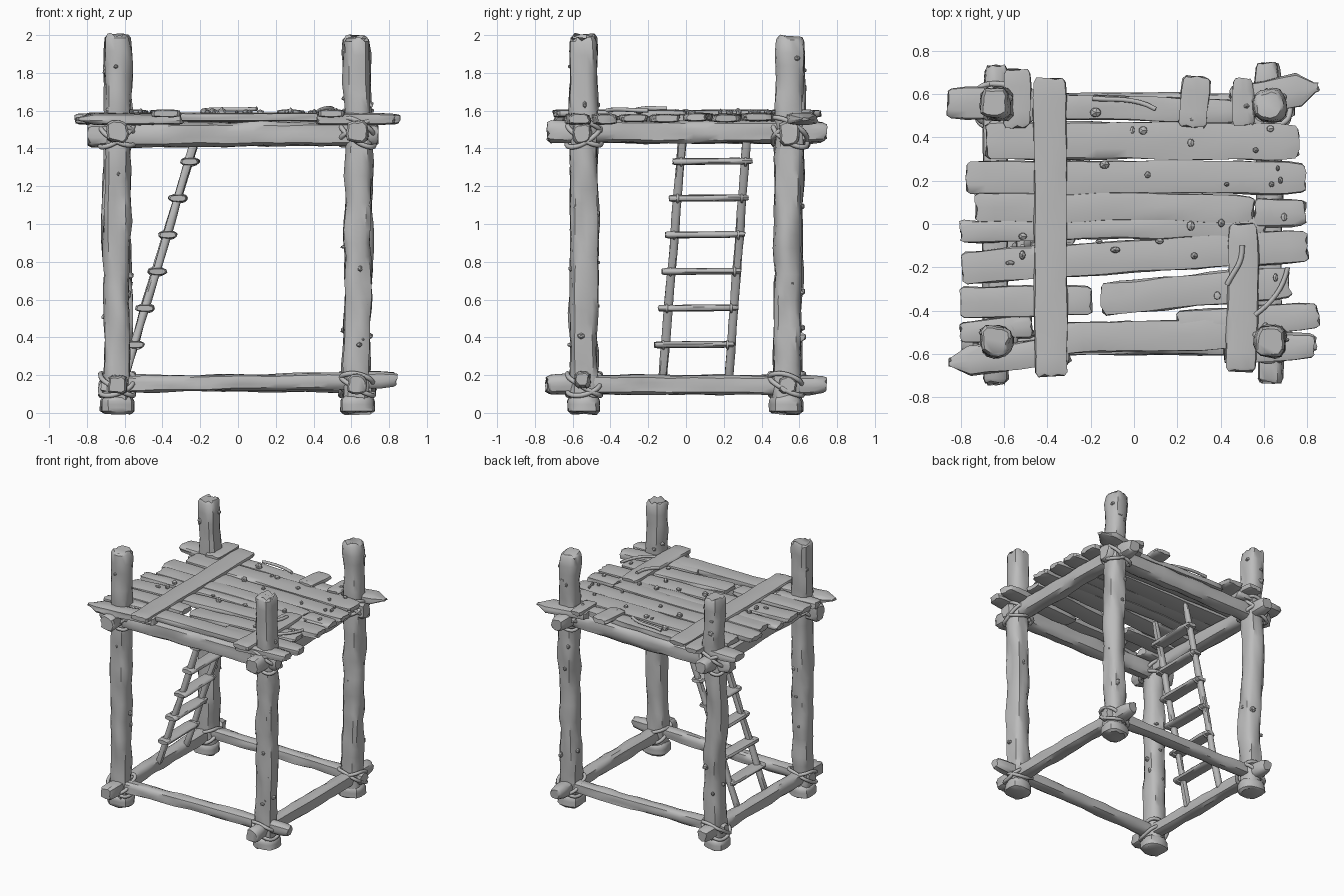
import bpy, bmesh, math, random
from mathutils import Vector, noise

random.seed(4)
cube = bpy.data.objects.get("Cube")
if cube:
    bpy.data.objects.remove(cube, do_unlink=True)

wood = bpy.data.materials.new("weathered_grey_wood")
wood.use_nodes = True
GREY = (0.5, 0.5, 0.5, 1)
wood.diffuse_color = GREY
wood.node_tree.nodes["Principled BSDF"].inputs["Base Color"].default_value = GREY


def finish(name, bm, angle=40):
    bmesh.ops.recalc_face_normals(bm, faces=bm.faces)
    mesh = bpy.data.meshes.new(name)
    bm.to_mesh(mesh)
    bm.free()
    mesh.materials.append(wood)
    ob = bpy.data.objects.new(name, mesh)
    bpy.context.collection.objects.link(ob)
    bpy.ops.object.select_all(action="DESELECT")
    ob.select_set(True)
    bpy.context.view_layer.objects.active = ob
    bpy.ops.object.shade_smooth_by_angle(angle=math.radians(angle))
    return ob


def timber(name, p0, p1, w, h, square=4, rough=0.012, tip=0.85, sides=14, bow=0.01):
    """Hewn length of wood: rounded-box section swept from p0 to p1, roughened by noise."""
    p0, p1 = Vector(p0), Vector(p1)
    axis = (p1 - p0).normalized()
    up = Vector((0, 1, 0)) if abs(axis.z) > 0.8 else Vector((0, 0, 1))
    side = axis.cross(up).normalized()
    up = side.cross(axis)
    length = (p1 - p0).length
    count = max(4, int(length / 0.07))
    lip = min(0.015, length / 10)
    stops = [0] + [lip + (length - 2 * lip) * i / count for i in range(count + 1)] + [length]
    shift = Vector([random.uniform(-50, 50) for _ in range(3)])
    bm = bmesh.new()
    rings = []
    for s in stops:
        end = s in (0, length)
        size = 0.82 if end else 1
        if s > length - lip - 0.001:
            size *= tip
        drift = noise.noise(shift + Vector((s * 2, 0, 0))) * bow
        ring = []
        for k in range(sides):
            a = math.tau * (k + 0.5) / sides
            c, d = math.cos(a), math.sin(a)
            r = (abs(c) ** square + abs(d) ** square) ** (-1 / square)
            bump = noise.noise(shift + Vector((c * 1.3, d * 1.3, s * 6))) * rough
            off = side * (c * (r * w / 2 * size + bump) + drift) + up * (d * (r * h / 2 * size + bump * min(1, h / w)))
            ragged = random.uniform(-1, 1) * rough * 0.7 if end else 0
            ring.append(bm.verts.new(p0 + axis * (s + ragged) + off))
        rings.append(ring)
    for a, b in zip(rings, rings[1:]):
        for k in range(sides):
            j = (k + 1) % sides
            bm.faces.new((a[k], a[j], b[j], b[k]))
    bm.faces.new(rings[0][::-1])
    bm.faces.new(rings[-1])
    return finish(name, bm)


def cord(name, points, radius, cyclic=False):
    """Round cord swept along a smooth path."""
    cu = bpy.data.curves.new(name, "CURVE")
    cu.dimensions = "3D"
    cu.bevel_depth = radius
    cu.bevel_resolution = 2
    cu.resolution_u = 3
    cu.use_fill_caps = True
    sp = cu.splines.new("NURBS")
    sp.points.add(len(points) - 1)
    for pt, co in zip(sp.points, points):
        pt.co = (*co, 1)
    sp.use_cyclic_u = cyclic
    sp.use_endpoint_u = not cyclic
    cu.materials.append(wood)
    ob = bpy.data.objects.new(name, cu)
    bpy.context.collection.objects.link(ob)


def lashing(name, x, y, z, reach, rise, phase):
    """Tilted rope loop tied round a corner."""
    pts = []
    for k in range(16):
        a = math.tau * k / 16
        r = reach * (abs(math.cos(a)) ** 4 + abs(math.sin(a)) ** 4) ** -0.25
        pts.append((x + r * math.cos(a), y + r * math.sin(a), z + rise * math.cos(a - phase)))
    cord(name, pts, 0.013, True)


def knots(name, spots):
    """Small broken bark lumps."""
    bm = bmesh.new()
    for p in spots:
        made = bmesh.ops.create_icosphere(bm, subdivisions=1, radius=random.uniform(0.012, 0.022))
        stretch = [random.uniform(0.6, 1.4) for _ in range(3)]
        for v in made["verts"]:
            v.co = Vector([a * b for a, b in zip(v.co, stretch)]) + Vector(p)
    finish(name, bm, 30)


# Corner posts, feet, bark lumps and rope lashings
corners = [("front_right", -0.64, -0.54, 2.0), ("front_left", 0.63, -0.54, 1.98),
           ("back_right", -0.64, 0.555, 1.98), ("back_left", 0.63, 0.55, 1.99)]
for label, x, y, top in corners:
    base_y = y - 0.02 if y > 0 else y
    timber(label + "_post", (x, base_y, 0.03), (x, y, top), 0.138, 0.145, 3.2, 0.018, 0.95, 16, 0.02)
    timber(label + "_foot", (x, base_y, 0), (x, base_y, 0.09), 0.175, 0.17, 3, 0.015, 0.9)
    spots = []
    for _ in range(12):
        a = random.uniform(0, math.tau)
        spots.append((x + 0.07 * math.cos(a), y + 0.07 * math.sin(a), random.uniform(0.25, 1.9)))
    knots(label + "_bark_lumps", spots)
    phase = math.atan2(-y, -x)
    for n, turn in enumerate((0, 1.6, 3.4)):
        lashing(label + "_upper_rope", x, y, 1.49, 0.092, 0.085 - 0.01 * n, phase + turn)
    for turn in (0.3, 2.0):
        lashing(label + "_lower_rope", x, base_y, 0.15, 0.088, 0.06, phase + turn)

# Base frame
timber("front_base_beam", (-0.72, -0.55, 0.15), (0.84, -0.55, 0.175), 0.09, 0.085)
timber("back_base_beam", (0.73, 0.54, 0.15), (-0.73, 0.54, 0.16), 0.09, 0.085)
timber("right_base_beam", (-0.64, -0.74, 0.15), (-0.64, 0.72, 0.15), 0.1, 0.1)
timber("left_base_beam", (0.63, -0.73, 0.15), (0.63, 0.74, 0.145), 0.1, 0.1)

# Upper frame
timber("front_upper_beam", (-0.79, -0.55, 1.47), (0.74, -0.55, 1.48), 0.11, 0.125)
timber("back_upper_beam", (0.74, 0.55, 1.48), (-0.79, 0.55, 1.47), 0.11, 0.125)
timber("right_upper_beam", (-0.64, -0.73, 1.49), (-0.64, 0.73, 1.48), 0.115, 0.115)
timber("left_upper_beam", (0.63, -0.73, 1.49), (0.62, 0.74, 1.49), 0.115, 0.115)

# Deck boards: start x, start y, end x, end y, width, tip scale
boards = [(-0.34, 0.54, 0.5, 0.52, 0.11, 0.9), (-0.68, 0.385, 0.76, 0.38, 0.17, 0.9),
          (-0.77, 0.22, 0.79, 0.21, 0.15, 0.9), (-0.73, 0.075, 0.55, 0.075, 0.13, 0.9),
          (-0.8, -0.03, 0.6, -0.01, 0.1, 0.9), (0.56, 0.05, 0.79, 0.05, 0.13, 0.9),
          (-0.79, -0.2, 0.8, -0.1, 0.15, 0.95), (-0.8, -0.36, -0.2, -0.35, 0.14, 0.95),
          (-0.15, -0.345, 0.72, -0.27, 0.15, 0.9), (-0.32, -0.53, 0.6, -0.5, 0.14, 0.9)]
for i, (x0, y0, x1, y1, w, tip) in enumerate(boards):
    z = 1.56 + 0.006 * (i % 2)
    timber(f"deck_board_{i + 1}", (x0, y0, z), (x1, y1, z), w, 0.045, 6, 0.012, tip)

# Short boards that overhang the corners
overhangs = [(0.2, -0.47, 0.85, -0.425, 0.13, 0.9), (0.42, -0.59, 0.83, -0.56, 0.12, 0.9),
             (-0.3, -0.58, -0.85, -0.64, 0.13, 0.35), (-0.47, -0.47, -0.8, -0.5, 0.1, 0.9),
             (-0.46, 0.55, -0.86, 0.56, 0.15, 0.9), (0.45, 0.56, 0.85, 0.63, 0.15, 0.3)]
for i, (x0, y0, x1, y1, w, tip) in enumerate(overhangs):
    timber(f"corner_board_{i + 1}", (x0, y0, 1.555), (x1, y1, 1.555), w, 0.06, 5, 0.012, tip)

# Boards laid across the deck
crossers = [(-0.38, -0.7, -0.39, 0.67, 0.15), (0.27, 0.45, 0.29, 0.68, 0.13),
            (0.49, -0.68, 0.51, 0.0, 0.14), (-0.54, 0.45, -0.54, 0.71, 0.12),
            (0.5, 0.46, 0.5, 0.67, 0.09)]
for i, (x0, y0, x1, y1, w) in enumerate(crossers):
    timber(f"cross_board_{i + 1}", (x0, y0, 1.585), (x1, y1, 1.585), w, 0.04, 6, 0.012, 0.93)

# Splinters and twigs lying on the deck
knots("deck_splinters", [(random.uniform(-0.65, 0.7), random.uniform(-0.55, 0.55), 1.592) for _ in range(26)])
cord("back_twig", [(-0.19, 0.58, 1.6), (-0.1, 0.57, 1.615), (0, 0.59, 1.6), (0.1, 0.53, 1.61)], 0.011)
cord("side_twig", [(0.43, -0.28, 1.6), (0.47, -0.2, 1.62), (0.5, -0.19, 1.61), (0.5, -0.1, 1.61)], 0.012)
cord("front_twig", [(0.56, -0.42, 1.6), (0.64, -0.36, 1.615), (0.69, -0.3, 1.6), (0.71, -0.2, 1.6)], 0.011)


# Leaning ladder
def lean(z):
    return -0.24 - 0.3 * (1.4 - z)


for label, low, high in (("front", -0.125, -0.015), ("back", 0.225, 0.325)):
    timber(label + "_ladder_rail", (lean(0.17), low, 0.17), (lean(1.5), high, 1.5), 0.042, 0.045, 3, 0.005)
for i in range(6):
    z = 0.36 + 0.194 * i
    y = -0.165 + 0.019 * i
    x = lean(z) + 0.005
    timber(f"ladder_rung_{i + 1}", (x, y, z), (x, y + 0.42, z + 0.003), 0.1, 0.036, 3, 0.006)
    for k, dy in enumerate((0.045, 0.385)):
        cord(f"rung_tie_{i + 1}_{k + 1}", [(x + 0.05 * math.cos(a), y + dy, z + 0.024 * math.sin(a))
             for a in (0, 1.05, 2.09, 3.14, 4.19, 5.24)], 0.007, True)
